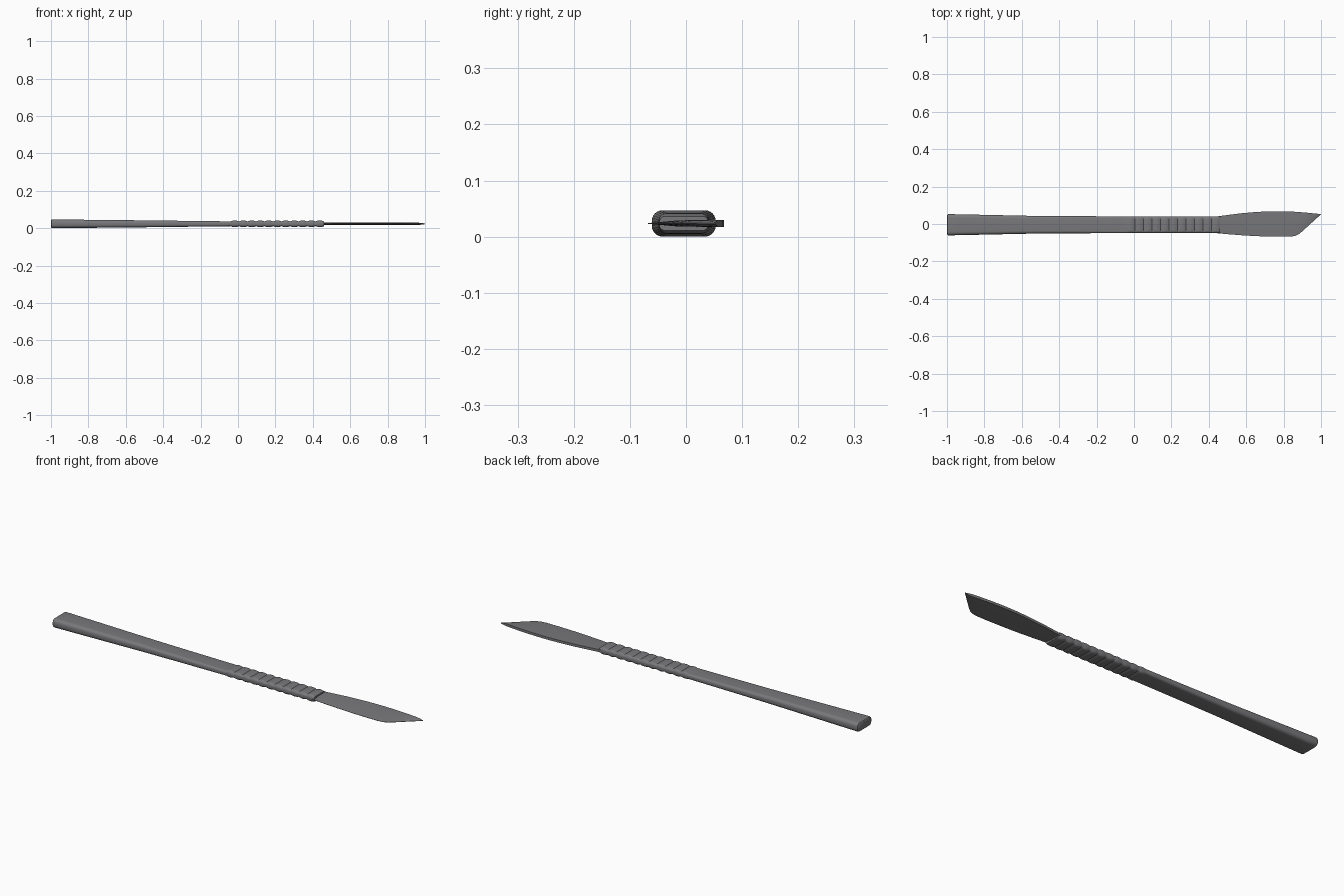
import bpy, bmesh, math

if "Cube" in bpy.data.objects:
    bpy.data.objects.remove(bpy.data.objects["Cube"])

ZC = 0.0235   # mid height of the whole tool

steel = bpy.data.materials.new("grey_steel")
steel.diffuse_color = (0.19, 0.19, 0.20, 1)
steel.use_nodes = True
steel.node_tree.nodes["Principled BSDF"].inputs["Base Color"].default_value = steel.diffuse_color


def loft(name, rings, angle):
    """Skin a list of equal-length point rings and cap both ends."""
    bm = bmesh.new()
    vs = [[bm.verts.new(p) for p in r] for r in rings]
    n = len(rings[0])
    for a, b in zip(vs, vs[1:]):
        for i in range(n):
            j = (i + 1) % n
            bm.faces.new((a[i], a[j], b[j], b[i]))
    bm.faces.new(vs[0])
    bm.faces.new(vs[-1])
    bmesh.ops.recalc_face_normals(bm, faces=bm.faces)
    me = bpy.data.meshes.new(name)
    bm.to_mesh(me)
    bm.free()
    me.materials.append(steel)
    ob = bpy.data.objects.new(name, me)
    bpy.context.collection.objects.link(ob)
    bpy.context.view_layer.objects.active = ob
    ob.select_set(True)
    bpy.ops.object.shade_smooth_by_angle(angle=math.radians(angle))
    ob.select_set(False)
    return ob


def interp(x, table):
    for (x0, v0), (x1, v1) in zip(table, table[1:]):
        if x <= x1:
            return v0 + (v1 - v0) * (x - x0) / (x1 - x0)
    return table[-1][1]


def rounded_ring(x, hw, hh, seg=6):
    """Rounded rectangle across the handle: half width, half height."""
    r = hh * 0.8
    pts = []
    for k, (sy, sz) in enumerate(((1, 1), (-1, 1), (-1, -1), (1, -1))):
        for s in range(seg + 1):
            a = math.pi / 2 * (k + s / seg)
            pts.append((x, -0.004 + sy * (hw - r) + r * math.cos(a),
                        ZC + sz * (hh - r) + r * math.sin(a)))
    return pts


# handle: tapers in width and thickness from the butt to the grip
width = [(-1, 0.057), (-0.9, 0.055), (-0.5, 0.0465), (-0.3, 0.0455), (0.46, 0.045)]
thick = [(-1, 0.0235), (-0.5, 0.0185), (-0.04, 0.0130), (0.46, 0.013)]
rings = [rounded_ring(-1, 0.051, 0.0175), rounded_ring(-0.997, 0.0555, 0.0215)]
for i in range(20):
    x = -0.99 + 0.95 * i / 19
    rings.append(rounded_ring(x, interp(x, width), interp(x, thick)))

# grip: row of rounded ribs on the front of the handle
RIBS, STEPS = 11, 8
for i in range(1, RIBS * STEPS + 1):
    x = -0.04 + 0.5 * i / (RIBS * STEPS)
    bump = math.sin(math.pi * (i % STEPS) / STEPS)
    rings.append(rounded_ring(x, 0.0435 + 0.0015 * bump, 0.0125 + 0.0055 * bump))
loft("handle", rings, 35)

# blade: thick spine on +y, ground to a thin edge on -y, slanted tip
spine = [(0.44, 0.040), (0.5, 0.048), (0.57, 0.057), (0.65, 0.064), (0.72, 0.0675),
         (0.78, 0.068), (0.85, 0.066), (0.92, 0.061), (1.0, 0.053)]
edge = [(0.44, -0.049), (0.52, -0.056), (0.6, -0.062), (0.68, -0.066), (0.76, -0.068),
        (0.83, -0.068), (0.86, -0.064), (0.88, -0.055), (0.90, -0.039), (1.0, 0.052)]
xs = sorted({x for x, _ in spine} | {x for x, _ in edge} | {0.96, 0.98})
rings = []
for x in xs:
    yt, yb = interp(x, spine), interp(x, edge)
    ym = yb + min(0.055, (yt - yb) * 0.45)
    t = 0.0062 if x < 0.97 else 0.0062 - 0.0042 * (x - 0.97) / 0.03
    rings.append([(x, yt, ZC + t), (x, ym, ZC + t * 0.9), (x, yb, ZC + 0.0006),
                  (x, yb, ZC - 0.0006), (x, ym, ZC - t * 0.9), (x, yt, ZC - t)])
loft("blade", rings, 20)
